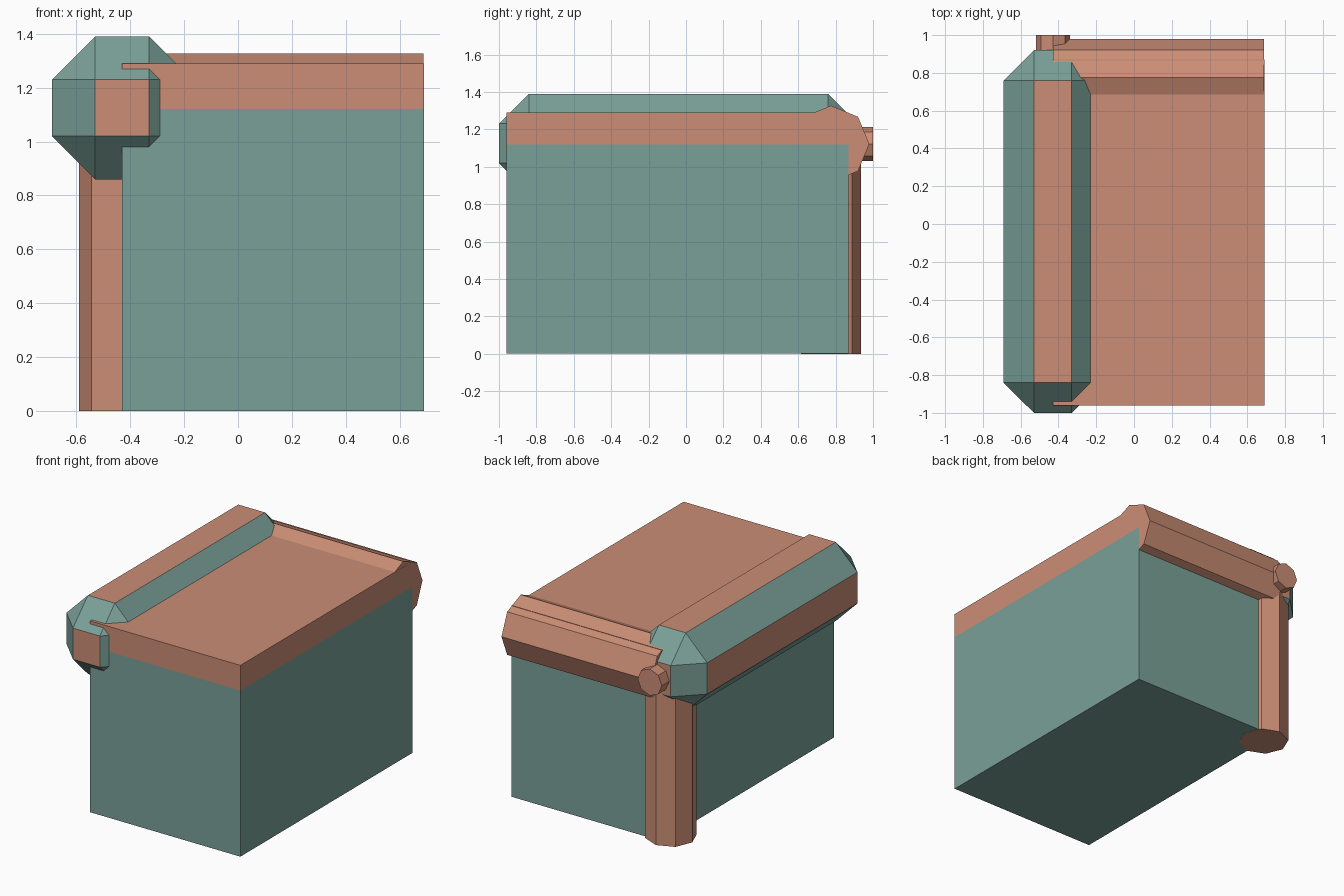
import bpy, bmesh, math
from mathutils import Matrix, Vector

cube = bpy.data.objects.get("Cube")
if cube:
    bpy.data.objects.remove(cube, do_unlink=True)


def material(name, color):
    mat = bpy.data.materials.new(name)
    mat.use_nodes = True
    mat.diffuse_color = color
    mat.node_tree.nodes["Principled BSDF"].inputs["Base Color"].default_value = color
    return mat


TERRACOTTA = material("terracotta", (0.60, 0.27, 0.18, 1))
TEAL = material("grey_teal", (0.195, 0.352, 0.314, 1))


def finish(bm, name, *mats):
    bmesh.ops.recalc_face_normals(bm, faces=bm.faces)
    mesh = bpy.data.meshes.new(name)
    bm.to_mesh(mesh)
    bm.free()
    for mat in mats:
        mesh.materials.append(mat)
    obj = bpy.data.objects.new(name, mesh)
    bpy.context.collection.objects.link(obj)
    return obj


def box(lo, hi):
    lo, hi = Vector(lo), Vector(hi)
    bm = bmesh.new()
    bmesh.ops.create_cube(bm, size=1, matrix=Matrix.Translation((lo + hi) / 2)
                          @ Matrix.Diagonal((*(hi - lo), 1)))
    return bm


def beam(name, start, end, radius):
    """Eight-sided beam with its corners on the main axes."""
    start, end = Vector(start), Vector(end)
    axis = end - start
    bm = bmesh.new()
    turn = axis.to_track_quat('Z', 'Y').to_matrix().to_4x4()
    bmesh.ops.create_cone(bm, cap_ends=True, segments=8, radius1=radius, radius2=radius,
                          depth=axis.length,
                          matrix=Matrix.Translation((start + end) / 2) @ turn)
    return finish(bm, name, TERRACOTTA)


# Main block and the slab on top of it
finish(box((-0.43, -0.96, 0.001), (0.69, 0.87, 1.12)), "body", TEAL)
finish(box((-0.43, -0.96, 1.12), (0.69, 0.87, 1.29)), "top_slab", TERRACOTTA)

# Chamfered side rail: flat sides terracotta, chamfers teal
bm = box((-0.69, -1.0, 0.86), (-0.17, 0.92, 1.39))
bmesh.ops.bevel(bm, geom=bm.edges[:], offset=0.16, offset_type='OFFSET',
                segments=1, affect='EDGES')
bm.normal_update()
for face in bm.faces:
    face.material_index = 0 if max(abs(c) for c in face.normal) > 0.95 else 1
finish(bm, "side_rail", TERRACOTTA, TEAL)

# Beams that meet at the rear corner
corner = Vector((-0.43, 0.775, 1.122))
beam("rear_rail", corner, (0.689, corner.y, corner.z), 0.205)
beam("corner_post", (corner.x, corner.y, 0), corner, 0.16)
beam("corner_peg", corner, (corner.x, 1.0, corner.z), 0.09)
